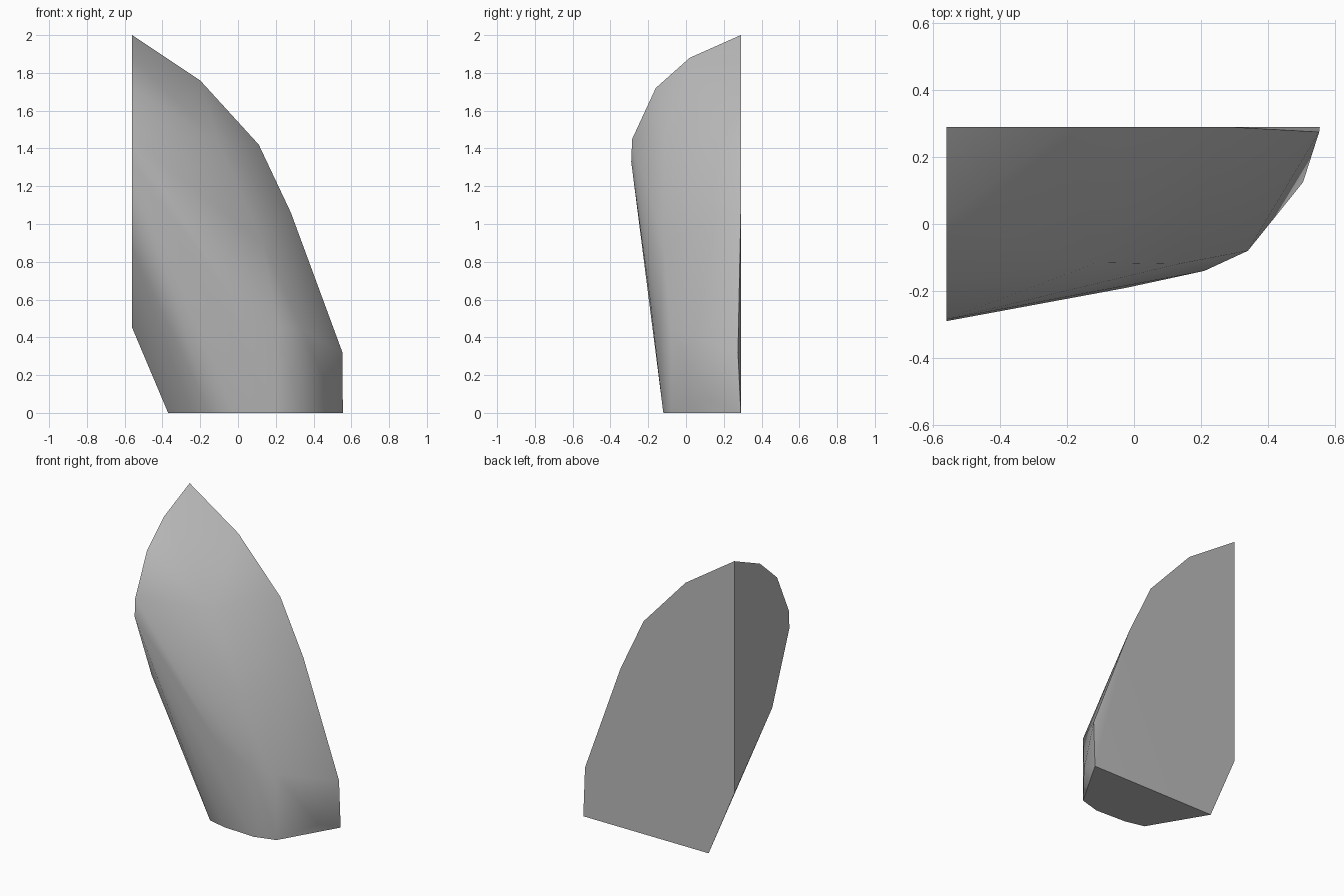
import bpy
import bmesh
from mathutils import Vector

cube = bpy.data.objects.get("Cube")
if cube:
    bpy.data.objects.remove(cube, do_unlink=True)

# Grey stone
stone = bpy.data.materials.new("grey_stone")
stone.use_nodes = True
grey = (0.5, 0.5, 0.5, 1)
stone.diffuse_color = grey
stone.node_tree.nodes["Principled BSDF"].inputs["Base Color"].default_value = grey

SIDE, BACK = -0.56, 0.29

# Flat side outline (y, z)
side = [(BACK, 2), (0.02, 1.88), (-0.16, 1.72), (-0.285, 1.45),
        (-0.29, 1.33), (-0.11, 0.87), (BACK, 0.45)]
# Flat back outline (x, z)
back = [(-0.2, 1.76), (0.11, 1.42), (0.28, 1.06)]
# Flat base outline (x, y)
base = [(-0.37, BACK), (-0.15, -0.08), (-0.02, -0.11), (0.2, -0.12),
        (0.34, -0.08), (0.555, BACK)]
# Corners of the rounded front
front = [(-0.11, -0.115, 1.44), (0.13, -0.12, 0.9), (-0.02, -0.19, 0.6),
         (0.21, -0.14, 0.45), (0.34, -0.08, 0.44), (0.505, 0.125, 0.07),
         (0.553, 0.275, 0.32)]

points = [(SIDE, y, z) for y, z in side]
points += [(x, BACK, z) for x, z in back]
points += [(x, y, 0) for x, y in base]
points += front

# Chipped boulder body
bm = bmesh.new()
for p in points:
    bm.verts.new(p)
hull = bmesh.ops.convex_hull(bm, input=bm.verts)
loose = [v for v in bm.verts if not v.link_faces]
bmesh.ops.delete(bm, geom=loose, context='VERTS')
bmesh.ops.dissolve_limit(bm, angle_limit=0.01, verts=bm.verts, edges=bm.edges)
bmesh.ops.recalc_face_normals(bm, faces=bm.faces)
bm.normal_update()

# Crisp rims around the cut side, back and base; soft front
cuts = [Vector((-1, 0, 0)), Vector((0, 1, 0)), Vector((0, 0, -1))]


def cut_of(face):
    for i, n in enumerate(cuts):
        if face.normal.dot(n) > 0.97:
            return i
    return -1


for face in bm.faces:
    face.smooth = True
for edge in bm.edges:
    edge.smooth = len({cut_of(f) for f in edge.link_faces}) == 1

mesh = bpy.data.meshes.new("rock")
bm.to_mesh(mesh)
bm.free()
mesh.materials.append(stone)
rock = bpy.data.objects.new("rock", mesh)
bpy.context.collection.objects.link(rock)
